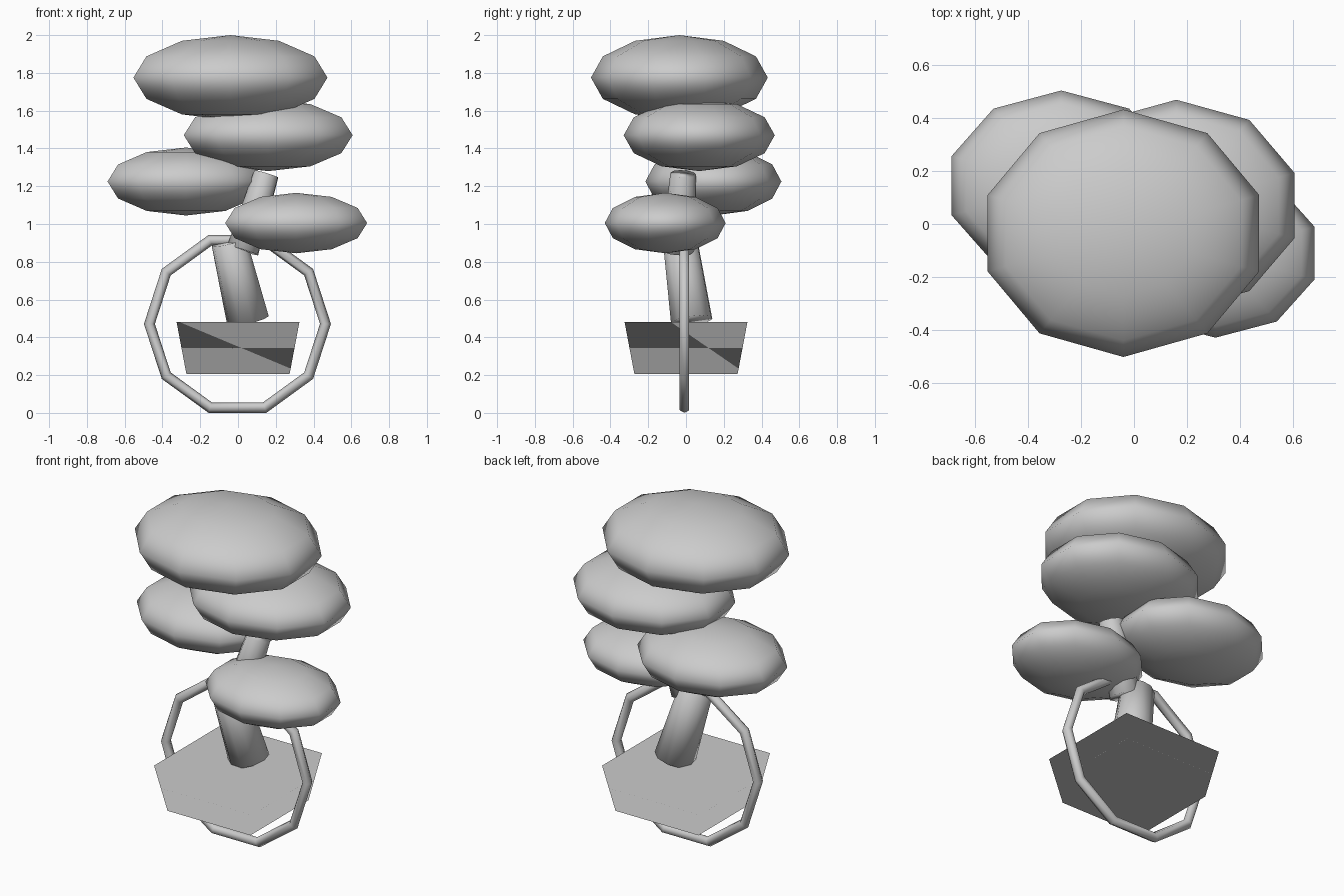
import bpy
import math
from mathutils import Vector

cube = bpy.data.objects.get("Cube")
if cube:
    bpy.data.objects.remove(cube, do_unlink=True)

# One plain material for everything
grey = bpy.data.materials.new("light_grey")
grey.use_nodes = True
grey.diffuse_color = (0.6, 0.6, 0.6, 1)
grey.node_tree.nodes["Principled BSDF"].inputs["Base Color"].default_value = (0.6, 0.6, 0.6, 1)


def finish(name, weighted=False):
    """Name, colour and smooth the active object."""
    obj = bpy.context.object
    obj.name = name
    obj.data.materials.append(grey)
    bpy.ops.object.shade_smooth()
    if weighted:
        # Large end caps dominate the smooth normals of these solids
        mod = obj.modifiers.new("weighted_normals", 'WEIGHTED_NORMAL')
        mod.mode = 'FACE_AREA'
        mod.weight = 100
        mod.keep_sharp = False
    return obj


def leaf_pad(name, centre, radii):
    bpy.ops.mesh.primitive_uv_sphere_add(segments=10, ring_count=6, radius=1, location=centre)
    bpy.context.object.scale = radii
    finish(name)


def branch(name, start, end, r_start, r_end):
    a, b = Vector(start), Vector(end)
    bpy.ops.mesh.primitive_cone_add(vertices=10, radius1=r_start, radius2=r_end,
                                    depth=(b - a).length, location=(a + b) / 2)
    obj = finish(name, weighted=True)
    obj.rotation_euler = (b - a).to_track_quat('Z', 'Y').to_euler()


# Flattened foliage clumps
leaf_pad("foliage_top", (-0.04, -0.035, 1.775), (0.54, 0.468, 0.225))
leaf_pad("foliage_upper_left", (0.16, 0.07, 1.47), (0.47, 0.40, 0.19))
leaf_pad("foliage_lower_right", (-0.275, 0.145, 1.225), (0.437, 0.36, 0.18))
leaf_pad("foliage_lower_left", (0.308, -0.11, 1.005), (0.395, 0.32, 0.16))

# Two leaning trunk pieces
branch("trunk_lower", (0.053, 0.03, 0.487), (-0.048, -0.03, 0.905), 0.113, 0.094)
branch("trunk_upper", (0.025, -0.045, 0.86), (0.15, -0.015, 1.265), 0.088, 0.068)

# Square tapered pot with its sides facing the axes
bpy.ops.mesh.primitive_cone_add(vertices=4, radius1=0.273 * math.sqrt(2),
                                radius2=0.325 * math.sqrt(2), depth=0.275,
                                location=(0, 0, 0.3425), rotation=(0, 0, math.pi / 4))
finish("pot", weighted=True)

# Upright ring around the pot
bpy.ops.mesh.primitive_torus_add(major_segments=10, minor_segments=6, major_radius=0.466,
                                 minor_radius=0.029, location=(-0.003, -0.008, 0.471),
                                 rotation=(math.pi / 2, 0, 0))
finish("ring")
